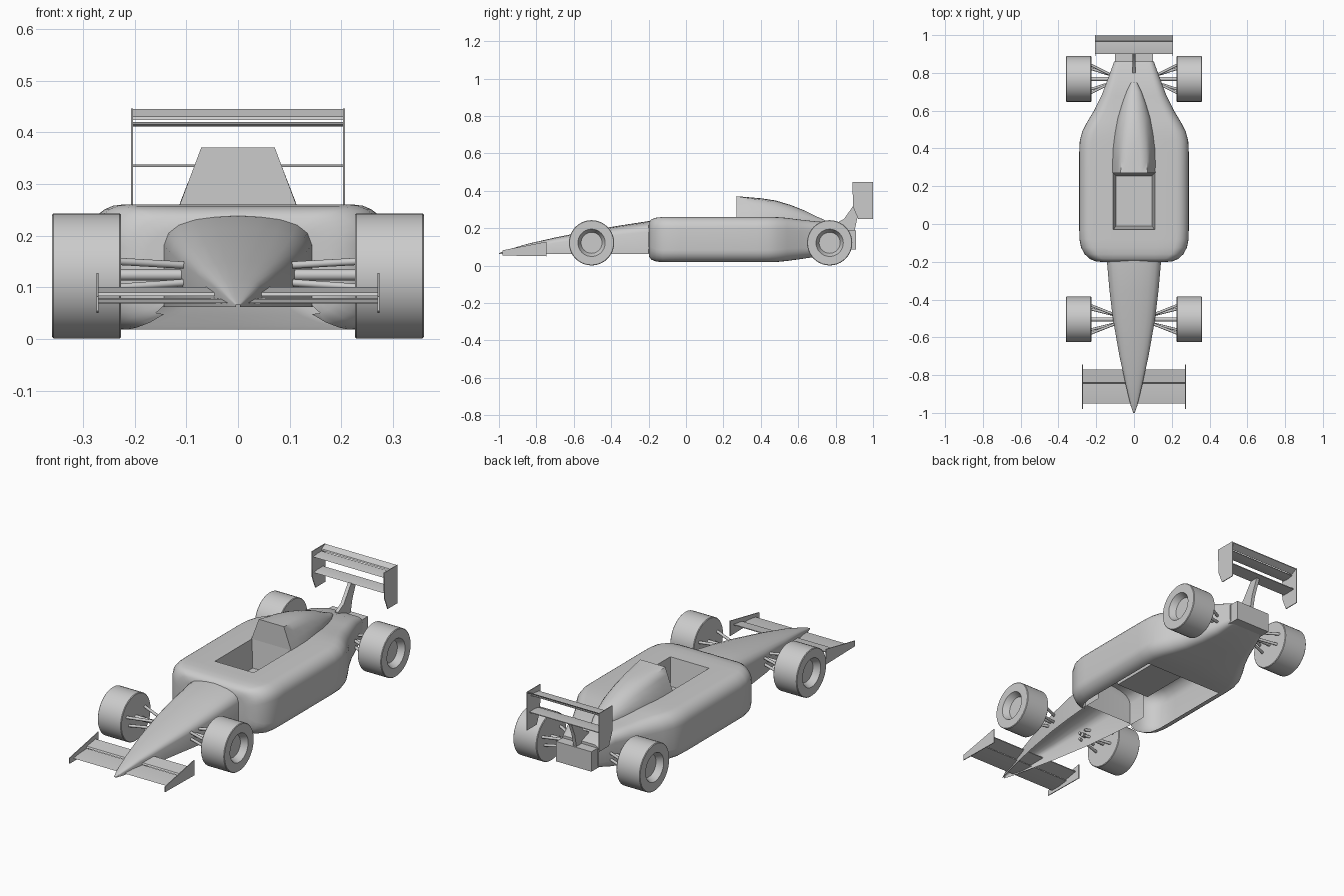
import bpy, bmesh
from math import sin, cos, pi, radians
from mathutils import Vector

if "Cube" in bpy.data.objects:
    bpy.data.objects.remove(bpy.data.objects["Cube"])


def finish(bm, name, angle=35, drop=None):
    if drop:
        bad = [f for f in bm.faces if drop(f.calc_center_median())]
        bmesh.ops.delete(bm, geom=bad, context='FACES')
    bmesh.ops.recalc_face_normals(bm, faces=bm.faces[:])
    me = bpy.data.meshes.new(name)
    bm.to_mesh(me)
    bm.free()
    ob = bpy.data.objects.new(name, me)
    bpy.context.collection.objects.link(ob)
    bpy.ops.object.select_all(action='DESELECT')
    ob.select_set(True)
    bpy.context.view_layer.objects.active = ob
    bpy.ops.object.shade_smooth_by_angle(angle=radians(angle))
    return ob


def loft(sections, closed=True, caps=(True, True)):
    """sections: (y, half profile of (x, z) from top centre downwards), mirrored in x"""
    bm = bmesh.new()
    rings = []
    for y, half in sections:
        left = half[1:-1] if closed else half[1:]
        pts = [(-x, z) for x, z in reversed(left)] + list(half)
        rings.append([bm.verts.new((x, y, z)) for x, z in pts])
    n = len(rings[0])
    for a, b in zip(rings, rings[1:]):
        for i in range(n if closed else n - 1):
            j = (i + 1) % n
            bm.faces.new((a[i], a[j], b[j], b[i]))
    for ring, cap in ((rings[0], caps[0]), (rings[-1], caps[1])):
        if cap:
            bm.faces.new(ring)
    return bm


def plate(name, poly, x0, x1):
    """side profile of (y, z) extruded from x0 to x1"""
    bm = bmesh.new()
    a = [bm.verts.new((x0, y, z)) for y, z in poly]
    b = [bm.verts.new((x1, y, z)) for y, z in poly]
    bm.faces.new(a)
    bm.faces.new(b)
    for i in range(len(poly)):
        j = (i + 1) % len(poly)
        bm.faces.new((a[i], a[j], b[j], b[i]))
    return finish(bm, name)


def rod(name, p, q, r):
    p, q = Vector(p), Vector(q)
    bm = bmesh.new()
    bmesh.ops.create_cone(bm, cap_ends=True, segments=12, radius1=r, radius2=r, depth=(q - p).length)
    rot = (q - p).to_track_quat('Z', 'Y').to_matrix().to_4x4()
    bm.transform(rot)
    bmesh.ops.translate(bm, verts=bm.verts, vec=(p + q) / 2)
    finish(bm, name)


# main body: rounded shell with cockpit hole and open underside
def body_half(w, zb, zt, r):
    r = min(r, (zt - zb) * 0.45)
    c = w - r
    top = [(0, zt), (min(0.11, c * 0.8), zt), (c, zt)]
    up = [(c + r * sin(t), zt - r + r * cos(t)) for t in [k * pi / 12 for k in range(1, 7)]]
    low = [(c + r * cos(t), zb + r - r * sin(t)) for t in [k * pi / 12 for k in range(0, 7)]]
    return top + up + low + [(0, zb)]


stations = [(-.2, .18, .07, .21, .06), (-.197, .205, .048, .234, .062), (-.185, .235, .032, .248, .065),
            (-.16, .261, .022, .256, .065), (-.125, .28, .018, .26, .065), (-.08, .289, .018, .26, .065),
            (-.03, .29, .018, .26, .065), (.27, .29, .018, .26, .065), (.38, .29, .018, .26, .065),
            (.44, .287, .018, .26, .065), (.49, .274, .02, .259, .065), (.54, .248, .025, .255, .065),
            (.6, .212, .033, .247, .06), (.68, .172, .045, .238, .05), (.77, .138, .06, .23, .04),
            (.86, .105, .085, .2, .025)]
bm = loft([(y, body_half(w, zb, zt, r)) for y, w, zb, zt, r in stations])


def body_hole(c):
    cockpit = c.z > .255 and abs(c.x) < .11 and -.03 < c.y < .27
    under = c.z < .075 and abs(c.x) < .15 and -.199 < c.y < .38
    return cockpit or under


finish(bm, "body_shell", 40, body_hole)

# cockpit well
bm = bmesh.new()
top = [bm.verts.new((x, y, .26)) for x, y in ((-.11, -.03), (.11, -.03), (.11, .27), (-.11, .27))]
low = [bm.verts.new((x, y, .12)) for x, y in ((-.095, -.01), (.095, -.01), (.095, .255), (-.095, .255))]
bm.faces.new(low)
for i in range(4):
    j = (i + 1) % 4
    bm.faces.new((top[i], top[j], low[j], low[i]))
finish(bm, "cockpit_well")


# nose cone: open underneath
def nose_half(w, zt, zb=.062):
    h = zt - zb
    return [(0, zt), (.3 * w, zt - .012 * h), (.57 * w, zt - .04 * h), (.8 * w, zt - .1 * h),
            (.94 * w, zt - .19 * h), (w, zt - .32 * h), (w, zb)]


nose = [(-1, .004, .067), (-.96, .018, .083), (-.85, .044, .116), (-.7, .077, .15), (-.5, .112, .19),
        (-.35, .13, .215), (-.2, .143, .238), (-.1, .145, .242)]
finish(loft([(y, nose_half(w, zt)) for y, w, zt in nose], closed=False, caps=(False, False)), "nose_cone", 40)


# engine cover: trapezoid at the front, blending to a rounded tail
def cover_half(wt, wb, zt, f, zb=.235):
    trap = [(0, zt), (wt * .5, zt), (wt, zt)] + [(wt + (wb - wt) * k / 4, zt + (zb - zt) * k / 4) for k in range(1, 5)]
    out = []
    for k, (x, z) in enumerate(trap):
        t = k * pi / 12
        out.append((x + (wb * sin(t) - x) * f, z + (zb + (zt - zb) * cos(t) - z) * f))
    return out + [(0, zb)]


cover = [(.27, .071, .122, .371, 0), (.33, .07, .121, .366, .25), (.4, .068, .117, .36, .5),
         (.48, .06, .105, .348, .75), (.56, .05, .088, .324, 1), (.64, .035, .063, .292, 1),
         (.7, .02, .04, .262, 1), (.75, .008, .015, .24, 1)]
finish(loft([(y, cover_half(wt, wb, zt, f)) for y, wt, wb, zt, f in cover]), "engine_cover", 60)


# wheels with dished rims, and suspension rods
def wheel(name, s, y):
    r, zc, n = .121, .122, 40
    prof = [(.226, .118), (.229, r), (.357, r), (.36, .118), (.36, .073), (.328, .056)]
    bm = bmesh.new()
    rings = [[bm.verts.new((s * x, y + q * cos(2 * pi * i / n), zc + q * sin(2 * pi * i / n)))
              for i in range(n)] for x, q in prof]
    for a, b in zip(rings, rings[1:]):
        for i in range(n):
            j = (i + 1) % n
            bm.faces.new((a[i], a[j], b[j], b[i]))
    bm.faces.new(rings[0])
    bm.faces.new(rings[-1])
    finish(bm, name, 30)


for end, y, xin in (("front", -.505, .09), ("rear", .768, .12)):
    for s, side in ((-1, "left"), (1, "right")):
        wheel(f"{end}_{side}_wheel", s, y)
        rod(f"{end}_{side}_axle", (s * xin, y, .124), (s * .23, y, .124), .011)
        for dy in (-1, 1):
            for level, z0, z1 in (("upper", .142, .15), ("lower", .11, .1)):
                k = .075 if level == "upper" else .055
                rod(f"{end}_{side}_{level}_arm", (s * xin, y + dy * .02, z0), (s * .23, y + dy * k, z1), .007)

# front wing
plate("front_wing_main", [(-.95, .07), (-.9, .069), (-.84, .076), (-.84, .079), (-.9, .077)], -.27, .27)
plate("front_wing_flap", [(-.845, .083), (-.77, .097), (-.77, .101), (-.84, .09)], -.27, .27)

# rear wing, pylon and gearbox
plate("rear_wing_main", [(.9, .415), (.93, .411), (.967, .416), (.967, .42), (.93, .42)], -.204, .204)
plate("rear_wing_flap", [(.965, .424), (.998, .441), (.998, .445), (.968, .431)], -.204, .204)
plate("rear_wing_lower", [(.905, .333), (.98, .334), (.98, .338), (.93, .338)], -.204, .204)
plate("wing_pylon", [(.8, .18), (.8, .225), (.845, .25), (.905, .335), (.95, .335), (.915, .25), (.9, .18)], -.009, .009)
plate("gearbox", [(.83, .085), (.91, .085), (.91, .187), (.83, .187)], -.1, .1)

# endplates
for s, side in ((-1, "left"), (1, "right")):
    plate(f"front_{side}_endplate", [(-.98, .054), (-.745, .05), (-.745, .128), (-.98, .082)], s * .27, s * .274)
    plate(f"rear_{side}_endplate", [(.89, .446), (1, .446), (1, .25), (.92, .25), (.893, .315)], s * .203, s * .207)
